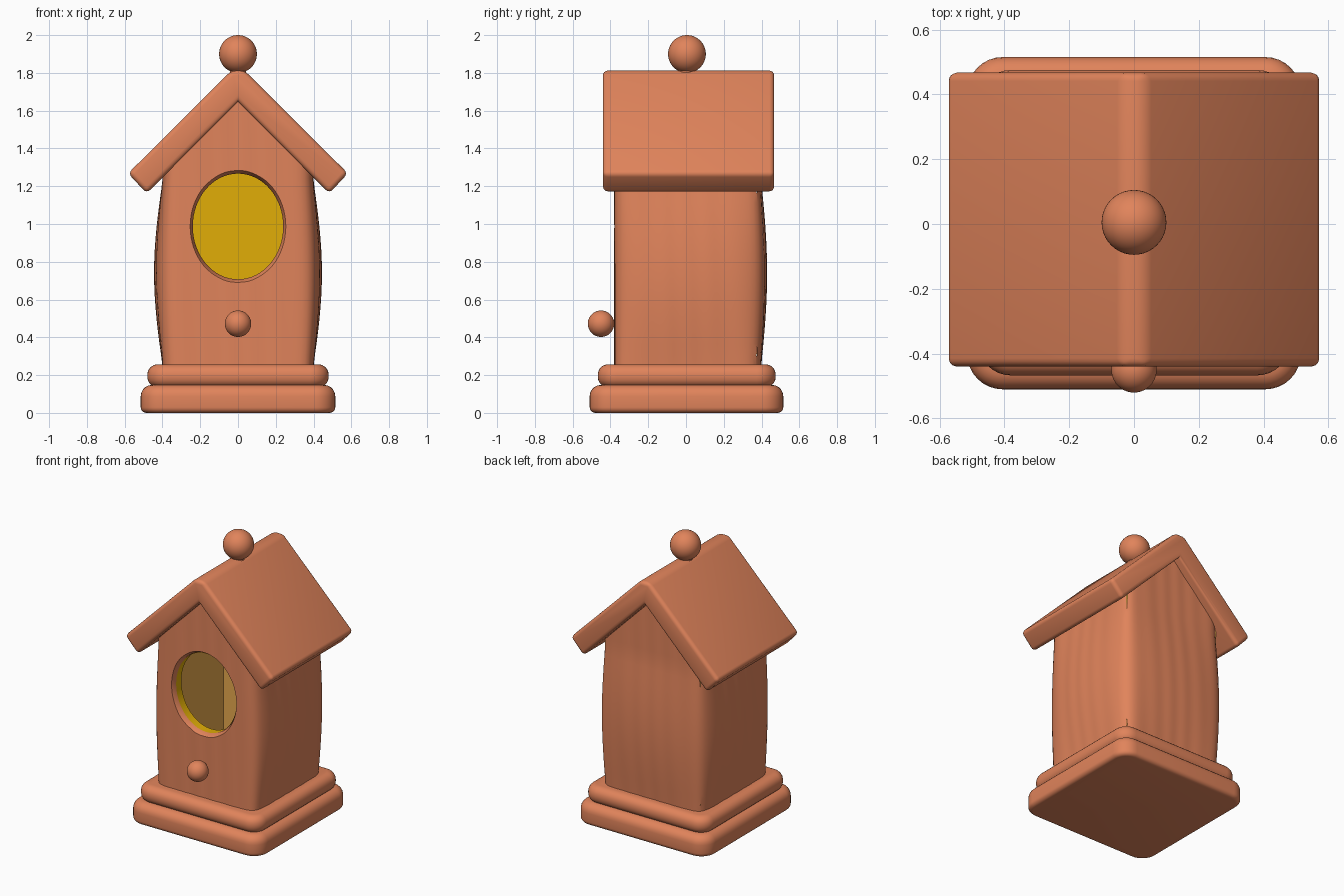
import bpy, bmesh, math
from mathutils import Vector

if "Cube" in bpy.data.objects:
    bpy.data.objects.remove(bpy.data.objects["Cube"])


def material(name, rgb):
    m = bpy.data.materials.new(name)
    m.diffuse_color = (*rgb, 1)
    m.use_nodes = True
    m.node_tree.nodes["Principled BSDF"].inputs["Base Color"].default_value = m.diffuse_color
    return m


CLAY = material("terracotta", (0.75, 0.23, 0.105))
YELLOW = material("golden_yellow", (0.75, 0.42, 0.002))
TAN = material("dull_gold", (0.88, 0.44, 0.085))


def finish(name, bm, mat, angle=40, outward=True):
    if outward:
        bmesh.ops.recalc_face_normals(bm, faces=bm.faces[:])
    me = bpy.data.meshes.new(name)
    bm.to_mesh(me)
    bm.free()
    me.materials.append(mat)
    ob = bpy.data.objects.new(name, me)
    bpy.context.collection.objects.link(ob)
    smooth(ob, angle)
    return ob


def smooth(ob, angle=40):
    bpy.ops.object.select_all(action='DESELECT')
    ob.select_set(True)
    bpy.context.view_layer.objects.active = ob
    bpy.ops.object.shade_smooth_by_angle(angle=math.radians(angle))


def loft(rings, caps=True):
    bm = bmesh.new()
    vs = [[bm.verts.new(p) for p in r] for r in rings]
    n = len(vs[0])
    for a, b in zip(vs, vs[1:]):
        for i in range(n):
            j = (i + 1) % n
            bm.faces.new((a[i], a[j], b[j], b[i]))
    if caps:
        bm.faces.new(vs[0])
        bm.faces.new(vs[-1])
    return bm


def box(x0, x1, y0, y1, z0, z1):
    bm = bmesh.new()
    bmesh.ops.create_cube(bm, size=1)
    for v in bm.verts:
        v.co = Vector(((x0 + x1) / 2 + v.co.x * (x1 - x0),
                       (y0 + y1) / 2 + v.co.y * (y1 - y0),
                       (z0 + z1) / 2 + v.co.z * (z1 - z0)))
    return bm


def slab(hx, y0, y1, z0, z1, corner, r_low, r_top):
    """Rounded-corner slab with rolled lower and upper rims."""
    rings = []
    quarter = [i * math.pi / 10 for i in range(6)]
    steps = [(r_low * (1 - math.sin(a)), z0 + r_low * (1 - math.cos(a))) for a in quarter]
    steps += [(r_top * (1 - math.cos(a)), z1 - r_top * (1 - math.sin(a))) for a in quarter]
    for inset, z in steps:
        r = corner - inset
        ring = []
        for k, (cx, cy) in enumerate([(hx - corner, y1 - corner), (corner - hx, y1 - corner),
                                      (corner - hx, y0 + corner), (hx - corner, y0 + corner)]):
            for i in range(9):
                t = (k + i / 8) * math.pi / 2
                ring.append((cx + r * math.cos(t), cy + r * math.sin(t), z))
        rings.append(ring)
    return loft(rings)


def ball(name, centre, r):
    bm = bmesh.new()
    bmesh.ops.create_uvsphere(bm, u_segments=40, v_segments=24, radius=r)
    bmesh.ops.translate(bm, verts=bm.verts[:], vec=centre)
    return finish(name, bm, CLAY, 60)


def oval(y, s, rx=0.237, rz=0.277, n=64):
    return [(s * rx * math.cos(t), y, 0.987 + s * rz * math.sin(t))
            for t in (2 * math.pi * i / n for i in range(n))]


# Two-step rounded plinth
finish("lower_base", slab(.515, -.51, .515, 0, .148, .11, .03, .06), CLAY, 60)
finish("upper_base", slab(.48, -.467, .475, .135, .257, .10, .055, .055), CLAY, 60)


# Barrel-sided body with gently rippled wood
def body_ring(z, n=144):
    b = 0.045 * math.sin(math.pi * min(1, max(0, (z - 0.25) / 0.98)))
    pts = []
    for i in range(n):
        t = 2 * math.pi * i / n
        c, s = math.cos(t), math.sin(t)
        r = (abs(c) ** 10 + abs(s) ** 10) ** (-1 / 10)
        r *= 1 + 0.003 * math.sin(22 * t + 2 * z)
        u, v = r * c, r * s
        x = u * (0.398 + b * (0.3 + 0.7 * max(0, 1 - v * v)))
        bulge = b * (0.3 + 0.4 * max(0, 1 - u * u))
        y = v * (0.381 if v < 0 else 0.397 + bulge)
        pts.append((x, y, z))
    return pts


bm = loft([body_ring(0.24 + 1.5 * i / 24) for i in range(25)])
# Trim the top to a gable hidden inside the roof
for sx in (-1, 1):
    bmesh.ops.bisect_plane(bm, geom=bm.verts[:] + bm.edges[:] + bm.faces[:],
                           plane_co=(0, 0, 1.70), plane_no=(sx, 0, 1),
                           clear_outer=True)
    bmesh.ops.holes_fill(bm, edges=[e for e in bm.edges if e.is_boundary], sides=0)
body = finish("house_body", bm, CLAY, 40)

# Hollow inside and oval entrance with a chamfered rim
cutters = [
    finish("cavity_cutter", box(-.375, .375, -.30, .375, .30, 1.30), CLAY),
    finish("entrance_cutter", loft([oval(-.6, 1.075), oval(-.383, 1.075),
                                    oval(-.35, 1.01), oval(-.1, 1.01)]), CLAY)]
for c in cutters:
    c.hide_render = True
    mod = body.modifiers.new("cut", 'BOOLEAN')
    mod.operation = 'DIFFERENCE'
    mod.solver = 'EXACT'
    mod.object = c
    bpy.ops.object.select_all(action='DESELECT')
    body.select_set(True)
    bpy.context.view_layer.objects.active = body
    bpy.ops.object.modifier_apply(modifier=mod.name)
for c in cutters:
    bpy.data.objects.remove(c, do_unlink=True)
smooth(body, 30)

# Interior lining, open toward the entrance, facing inward
bm = box(-.372, .372, -.298, .372, .303, 1.297)
bmesh.ops.recalc_face_normals(bm, faces=bm.faces[:])
bmesh.ops.delete(bm, geom=[f for f in bm.faces if f.normal.y < -0.9], context='FACES')
bmesh.ops.reverse_faces(bm, faces=bm.faces[:])
finish("interior_lining", bm, TAN, 30, outward=False)

# Yellow back panel and yellow entrance sleeve
finish("back_panel", loft([oval(.366, 1.08), oval(.371, 1.08)]), YELLOW, 30)
bm = loft([oval(-.352, 1.0), oval(-.295, 1.0)], caps=False)
bmesh.ops.recalc_face_normals(bm, faces=bm.faces[:])
if sum(f.normal.dot(f.calc_center_median() - Vector((0, 0, .987))) for f in bm.faces) > 0:
    bmesh.ops.reverse_faces(bm, faces=bm.faces[:])
finish("entrance_sleeve", bm, YELLOW, 60, outward=False)

# Thick chevron roof with a blunt ridge
profile = [(0.035, 1.812), (0.582, 1.268), (0.483, 1.162), (0.0, 1.648),
           (-0.483, 1.162), (-0.582, 1.268), (-0.035, 1.812)]
bm = loft([[(x, y, z) for x, z in profile] for y in (-.44, .467)])
bmesh.ops.recalc_face_normals(bm, faces=bm.faces[:])
edges = [e for e in bm.edges
         if not all(abs(v.co.x) < .01 and v.co.z < 1.7 for v in e.verts)]
bmesh.ops.bevel(bm, geom=edges, offset=0.026, segments=4, profile=0.5,
                affect='EDGES')
finish("roof", bm, CLAY, 50)

# Finial with a short neck, and the round perch
neck = [(.045, 1.79), (.042, 1.812), (.035, 1.83)]
finish("finial_neck", loft([[(r * math.cos(i * math.pi / 16), r * math.sin(i * math.pi / 16), z)
                             for i in range(32)] for r, z in neck]), CLAY, 40)
ball("finial_ball", (0, 0.005, 1.90), 0.10)
ball("perch_knob", (0, -0.45, 0.472), 0.07)
